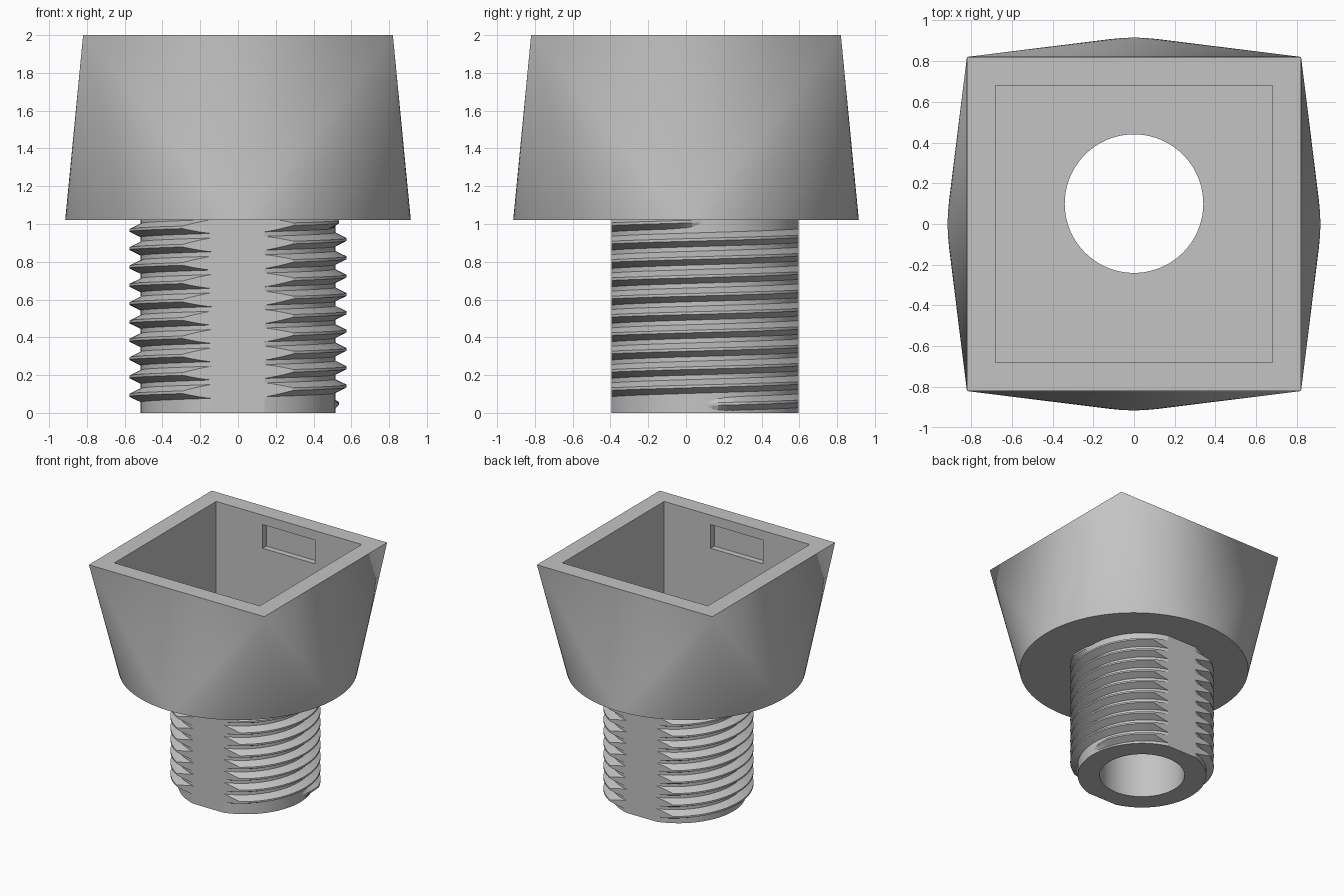
import bpy, bmesh
from math import sin, cos, pi, radians
from mathutils import Matrix, Vector

if "Cube" in bpy.data.objects:
    bpy.data.objects.remove(bpy.data.objects["Cube"], do_unlink=True)

SEG = 96            # sides of every round part
AXIS_Y = 0.1        # the stem sits off centre
HEAD_Z = 1.02       # underside of the head
TOP_Z = 2.0
CORE_R, CREST_R, BORE_R = 0.515, 0.575, 0.34
FLAT = 0.495        # half distance between the stem flats
PITCH = 0.097

grey = bpy.data.materials.new("plain_grey")
grey.use_nodes = True
colour = (0.55, 0.55, 0.55, 1)
grey.diffuse_color = colour
grey.node_tree.nodes["Principled BSDF"].inputs["Base Color"].default_value = colour


def make_object(name, bm):
    bmesh.ops.recalc_face_normals(bm, faces=bm.faces)
    mesh = bpy.data.meshes.new(name)
    bm.to_mesh(mesh)
    bm.free()
    mesh.materials.append(grey)
    obj = bpy.data.objects.new(name, mesh)
    bpy.context.collection.objects.link(obj)
    return obj


def box(name, centre, size):
    bm = bmesh.new()
    bmesh.ops.create_cube(bm, size=1, matrix=Matrix.Translation(centre) @ Matrix.Diagonal((*size, 1)))
    return make_object(name, bm)


def cylinder(name, radius, z0, z1):
    bm = bmesh.new()
    bmesh.ops.create_cone(bm, cap_ends=True, segments=SEG, radius1=radius, radius2=radius,
                          depth=z1 - z0, matrix=Matrix.Translation((0, AXIS_Y, (z0 + z1) / 2)))
    return make_object(name, bm)


def select_only(obj):
    bpy.ops.object.select_all(action='DESELECT')
    obj.select_set(True)
    bpy.context.view_layer.objects.active = obj


def cut(obj, cutter, operation='DIFFERENCE'):
    cutter.hide_render = True
    mod = obj.modifiers.new("cut", 'BOOLEAN')
    mod.operation, mod.solver, mod.object = operation, 'EXACT', cutter
    select_only(obj)
    bpy.ops.object.modifier_apply(modifier=mod.name)


def make_head(radius=0.915, half=0.82):
    """Round base blended into a square top by four corner fans."""
    bm = bmesh.new()
    ring = [bm.verts.new((radius * cos(2 * pi * i / SEG), radius * sin(2 * pi * i / SEG), HEAD_Z))
            for i in range(SEG)]
    corners = [bm.verts.new((sx * half, sy * half, TOP_Z))
               for sx, sy in ((1, 1), (-1, 1), (-1, -1), (1, -1))]
    quarter = SEG // 4
    for q, corner in enumerate(corners):
        for i in range(q * quarter, (q + 1) * quarter):
            bm.faces.new((ring[i], ring[(i + 1) % SEG], corner))
        bm.faces.new((ring[q * quarter], corner, corners[q - 1]))
    bm.faces.new(corners)
    bm.faces.new(ring[::-1])
    return make_object("head", bm)


def make_thread(turns=10, start_z=0.045, root=0.508):
    """Trapezoid ridge swept along a rising helix, fading in and out."""
    bm = bmesh.new()
    steps = turns * SEG
    rows = []
    for i in range(steps + 1):
        a = 2 * pi * i / SEG
        fade = max(0.05, min(1, i / 6, (steps - i) / 6))
        z = start_z + PITCH * i / SEG
        tip = root + (CREST_R - root) * fade
        rows.append([bm.verts.new((r * cos(a), AXIS_Y + r * sin(a), z + dz))
                     for r, dz in ((root, -0.04), (tip, -0.007), (tip, 0.007), (root, 0.04))])
    for low, high in zip(rows, rows[1:]):
        for k in range(4):
            n = (k + 1) % 4
            bm.faces.new((low[k], low[n], high[n], high[k]))
    bm.faces.new(rows[0])
    bm.faces.new(rows[-1])
    return make_object("stem_thread", bm)


# Cutters
bore = cylinder("bore_cutter", BORE_R, -0.5, 2.5)
cavity = box("cavity_cutter", (0, 0, 1.97), (1.36, 1.36, 1.5))
slab = box("flat_cutter", (0, AXIS_Y, 0.5), (3, 2 * FLAT, 3))
helpers = [bore, cavity, slab]

# Head with square socket, two shallow wall pockets and the bore
head = make_head()
cut(head, cavity)
for side in (-1, 1):
    pocket = box("pocket_cutter", (0, side * 0.68, 1.82), (0.49, 0.1, 0.2))
    cut(head, pocket)
    helpers.append(pocket)
cut(head, bore)

# Hollow stem with two flats
stem = cylinder("stem", CORE_R, 0, HEAD_Z)
cut(stem, slab, 'INTERSECT')
cut(stem, bore)

# Screw thread trimmed by the same flats
thread = make_thread()
cut(thread, slab, 'INTERSECT')

for helper in helpers:
    bpy.data.objects.remove(helper, do_unlink=True)
for part in (head, stem, thread):
    select_only(part)
    bpy.ops.object.shade_smooth_by_angle(angle=radians(12))
